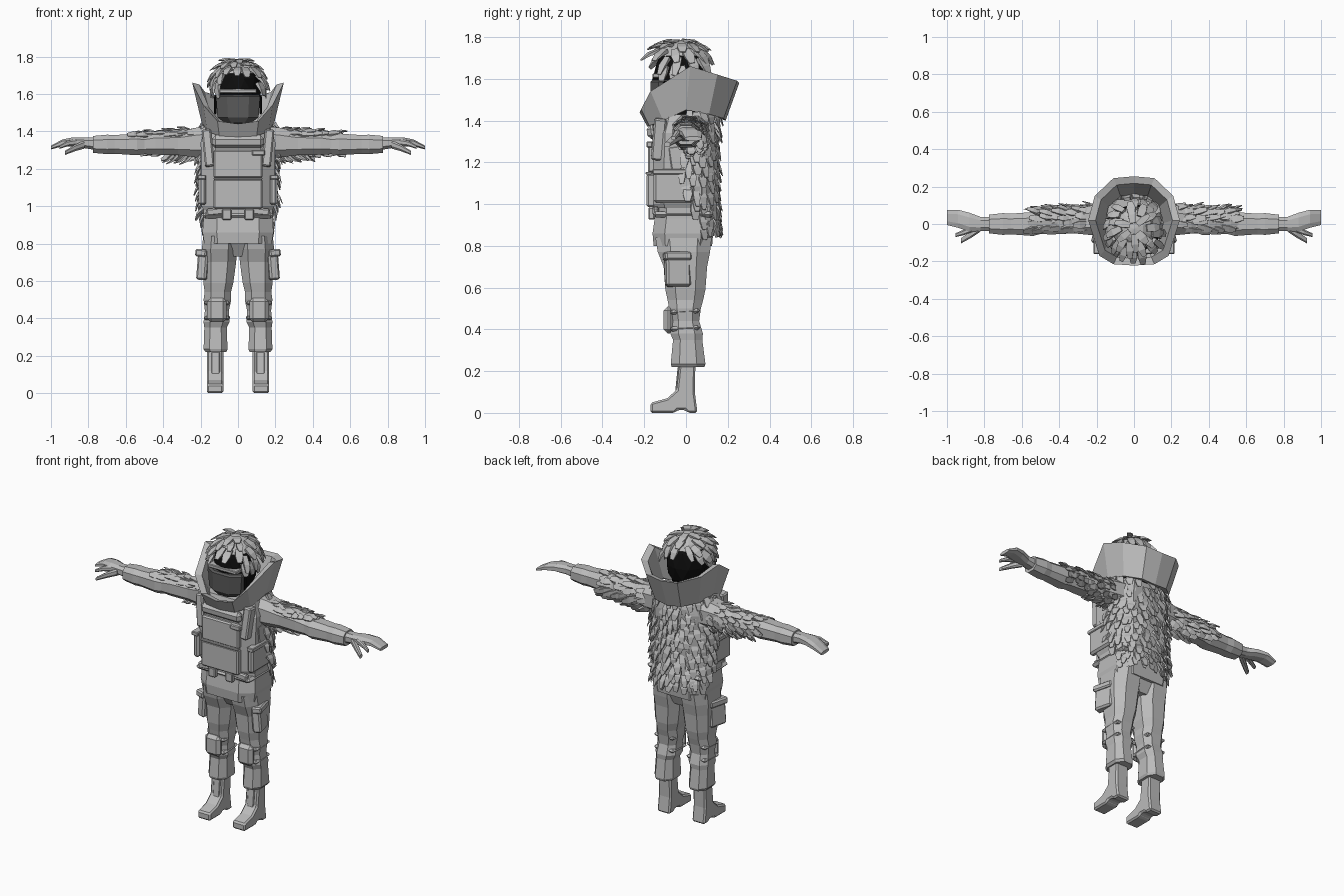
import bpy, bmesh, math, random
from mathutils import Vector, Matrix

random.seed(4)
if "Cube" in bpy.data.objects:
    bpy.data.objects.remove(bpy.data.objects["Cube"])


def material(name, v):
    m = bpy.data.materials.new(name)
    m.use_nodes = True
    m.diffuse_color = (v, v, v, 1)
    m.node_tree.nodes["Principled BSDF"].inputs["Base Color"].default_value = (v, v, v, 1)
    return m


GREY = material("cloth grey", 0.5)
DARK = material("mask dark grey", 0.1)
BLACK = material("head black", 0.004)


def finish(name, bm, mat=GREY, bevel=0):
    bmesh.ops.recalc_face_normals(bm, faces=bm.faces)
    me = bpy.data.meshes.new(name)
    bm.to_mesh(me)
    bm.free()
    me.materials.append(mat)
    ob = bpy.data.objects.new(name, me)
    bpy.context.collection.objects.link(ob)
    if bevel:
        mod = ob.modifiers.new("bevel", "BEVEL")
        mod.width, mod.segments = bevel, 1
    return ob


def bridge(bm, rings, closed=False):
    pairs = list(zip(rings, rings[1:] + rings[:1])) if closed else list(zip(rings, rings[1:]))
    for a, b in pairs:
        for i in range(len(a)):
            j = (i + 1) % len(a)
            bm.faces.new((a[i], a[j], b[j], b[i]))
    if not closed:
        bm.faces.new(rings[0])
        bm.faces.new(rings[-1])


def loft(name, sections, axis="z", mat=GREY, cut=0.5):
    """Sections are (x, y, z, half size, half size) with chamfered corners."""
    shape = [(1, -cut), (1, cut), (cut, 1), (-cut, 1), (-1, cut), (-1, -cut), (-cut, -1), (cut, -1)]
    bm = bmesh.new()
    rings = []
    for x, y, z, a, b in sections:
        off = [(u * a, v * b, 0) if axis == "z" else (0, u * a, v * b) for u, v in shape]
        rings.append([bm.verts.new(Vector((x, y, z)) + Vector(o)) for o in off])
    bridge(bm, rings)
    return finish(name, bm, mat)


def box(name, loc, size, rot=(0, 0, 0), bevel=0.008, mat=GREY):
    bm = bmesh.new()
    bmesh.ops.create_cube(bm, size=1)
    bmesh.ops.scale(bm, vec=size, verts=bm.verts)
    ob = finish(name, bm, mat, bevel)
    ob.location, ob.rotation_euler = loc, rot
    return ob


def tuft(bm, p, d, n, length, width, thick=0.014):
    """One flat lock of fur or hair, starting at p and pointing along d."""
    d = d.normalized()
    side = d.cross(n).normalized()
    up = side.cross(d)
    rings = []
    for t, k, lift in ((0, 0.75, 0), (0.55, 1, 0.08), (1, 0.55, 0)):
        c = p + d * length * t + up * length * lift
        rings.append([bm.verts.new(c + side * u * width * k / 2 + up * v * thick * (1.2 - t) / 2)
                      for u, v in ((-1, -1), (1, -1), (1, 1), (-1, 1))])
    bridge(bm, rings)


# Torso: jacket skirt and vest
loft("jacket_skirt", [(0, -.015, .80, .18, .14), (0, -.015, .86, .19, .145), (0, -.01, .93, .185, .14),
                      (0, -.01, 1.0, .185, .14)], cut=.6)
loft("trouser_seat", [(0, 0, .73, .05, .08), (0, -.01, .83, .18, .13)])
loft("vest", [(0, -.015, .98, .185, .145), (0, -.015, 1.0, .195, .15), (0, -.015, 1.2, .195, .15),
              (0, -.01, 1.34, .2, .15), (0, 0, 1.43, .17, .13)], cut=.6)
box("belt", (0, -.015, .95), (.38, .29, .03), bevel=.05)
box("front_panel", (0, -.168, 1.065), (.26, .04, .16))
box("chest_panel", (0, -.162, 1.225), (.26, .04, .15))
box("collar_panel", (0, -.162, 1.345), (.28, .05, .07), (.12, 0, 0), .02)
box("panel_flap", (0, -.178, 1.148), (.26, .03, .012), bevel=.003)
box("chest_clip", (.11, -.175, 1.285), (.07, .03, .03), bevel=.005)

for s, side in ((1, "left"), (-1, "right")):
    # Vest details
    box(side + "_vest_strap", (s * .16, -.13, 1.31), (.05, .06, .2), (-.08, s * .1, 0))
    box(side + "_side_pouch", (s * .19, -.06, 1.085), (.04, .19, .16), (0, 0, 0), .012)
    box(side + "_pouch_flap", (s * .194, -.06, 1.155), (.044, .2, .025), bevel=.004)
    box(side + "_side_strap", (s * .185, -.04, 1.22), (.03, .08, .12), (.15, 0, 0))
    box(side + "_belt_buckle", (s * .06, -.165, .955), (.05, .03, .06), bevel=.006)
    box(side + "_skirt_fold", (s * .12, -.145, .97), (.1, .03, .04), (0, s * .1, 0))

    # Trouser leg with creases
    loft(side + "_leg", [(s * x, y, z, a, b) for x, y, z, a, b in (
        (.118, .01, .22, .055, .078), (.12, .01, .235, .064, .083), (.12, .008, .35, .06, .07),
        (.115, .003, .38, .069, .078), (.113, -.003, .44, .064, .066), (.11, -.005, .5, .074, .076),
        (.108, -.003, .54, .07, .085), (.105, -.003, .59, .08, .096), (.1, -.003, .7, .09, .104),
        (.099, -.01, .77, .094, .125), (.096, -.012, .84, .09, .135))])
    box(side + "_knee_pad", (s * .113, -.082, .445), (.105, .05, .13), (0, 0, 0), .02)
    for z in (.405, .485):
        box(side + "_knee_strap", (s * .113, -.005, z), (.14, .145, .022), (.06, 0, 0), .03)
    box(side + "_thigh_pocket", (s * .18, -.04, .675), (.055, .12, .14), (0, s * -.08, s * .25), .01)
    box(side + "_pocket_flap", (s * .184, -.042, .75), (.062, .13, .04), (0, s * -.08, s * .25), .008)

    # Boot from a side profile
    bm = bmesh.new()
    outline = [(-.17, 0), (-.17, .048), (-.09, .07), (-.045, .11), (-.032, .23), (.045, .23), (.042, .1),
               (.055, 0), (.01, 0), (-.005, .014), (-.04, .014), (-.055, 0)]
    f = bm.faces.new([bm.verts.new((s * .078, y, z)) for y, z in outline])
    ext = bmesh.ops.extrude_face_region(bm, geom=[f])["geom"]
    bmesh.ops.translate(bm, vec=(s * .088, 0, 0), verts=[g for g in ext if isinstance(g, bmesh.types.BMVert)])
    finish(side + "_boot", bm, bevel=.009)
    box(side + "_boot_tongue", (s * .12, -.037, .15), (.045, .02, .14), (-.1, 0, 0), .004)

    # Sleeve, cuff and glove
    loft(side + "_arm", [(s * x, y, z, a, b) for x, y, z, a, b in (
        (.13, .02, 1.345, .09, .085), (.22, .02, 1.34, .08, .08), (.32, .015, 1.335, .065, .062),
        (.44, .01, 1.335, .066, .06), (.5, .005, 1.33, .058, .052), (.54, 0, 1.33, .064, .058),
        (.66, 0, 1.33, .055, .05), (.7, 0, 1.33, .058, .052), (.775, 0, 1.33, .05, .045))], "x")
    loft(side + "_palm", [(s * x, y, z, a, b) for x, y, z, a, b in (
        (.76, 0, 1.333, .037, .033), (.82, 0, 1.338, .038, .028), (.88, .01, 1.344, .05, .024),
        (.94, .028, 1.338, .048, .018), (1.0, .035, 1.313, .04, .01))], "x")
    loft(side + "_thumb", [(s * x, y, z, a, b) for x, y, z, a, b in (
        (.82, -.02, 1.33, .02, .022), (.87, -.055, 1.312, .019, .018), (.925, -.09, 1.285, .014, .011))], "x")
    loft(side + "_index_finger", [(s * x, y, z, a, b) for x, y, z, a, b in (
        (.86, -.025, 1.342, .016, .018), (.91, -.045, 1.335, .015, .015), (.955, -.06, 1.315, .01, .009))], "x")

    # Fur around the upper arm
    bm = bmesh.new()
    for i in range(9):
        x = .2 + .038 * i
        r = .075 - .002 * i
        for k in range(9):
            ang = math.radians(-35 + 26 * k + random.uniform(-9, 9))
            if i > 4 and k > 6:
                continue
            n = Vector((0, math.sin(ang), math.cos(ang)))
            p = Vector((s * (x + random.uniform(-.015, .015)), .015, 1.335)) + n * r * .9
            d = Vector((s, 0, -.25)) + n * random.uniform(.15, .6)
            tuft(bm, p, d, n, random.uniform(.06, .085), random.uniform(.03, .042))
    finish(side + "_arm_fur", bm)

# Fur cape down the back
bm = bmesh.new()
for row in range(14):
    z = 1.44 - row * .04
    spread = 100 if row < 9 else 100 - (row - 8) * 8
    for k in range(12):
        ang = math.radians((-1 + 2 * (k + .5 * (row % 2)) / 11.5) * spread + random.uniform(-4, 4))
        n = Vector((math.sin(ang), math.cos(ang), 0))
        p = Vector((n.x * .195, n.y * .125 + .01, z + random.uniform(-.012, .012)))
        d = Vector((random.uniform(-.25, .25), 0, -1)) + n * random.uniform(.25, .6)
        tuft(bm, p, d, n, random.uniform(.07, .09), random.uniform(.032, .046))
finish("back_fur", bm)

# Tall open collar, lower at the front
top = [(0, -.222, 1.44), (.11, -.215, 1.455), (.185, -.17, 1.54), (.245, .02, 1.66),
       (.21, .15, 1.62), (.11, .245, 1.59), (0, .255, 1.58)]
bottom = [(0, -.185, 1.37), (.1, -.175, 1.375), (.165, -.11, 1.40), (.195, .0, 1.45),
          (.17, .11, 1.43), (.09, .18, 1.41), (0, .19, 1.40)]


def full(half, k=1, dz=0):
    pts = half + [(-x, y, z) for x, y, z in half[-2:0:-1]]
    return [(x * k, (y - .02) * k + .02, z + dz) for x, y, z in pts]


bm = bmesh.new()
bridge(bm, [[bm.verts.new(p) for p in loop] for loop in
            (full(bottom), full(top), full(top, .84, -.01), full(bottom, .8, .01))], closed=True)
finish("tall_collar", bm)

# Head, mask and brow band
loft("neck", [(0, 0, 1.38, .08, .08), (0, -.01, 1.52, .075, .075)], mat=BLACK)
bm = bmesh.new()
bmesh.ops.create_icosphere(bm, subdivisions=2, radius=1)
bmesh.ops.scale(bm, vec=(.128, .135, .17), verts=bm.verts)
bmesh.ops.translate(bm, vec=(0, -.025, 1.6), verts=bm.verts)
finish("head", bm, BLACK)
loft("face_mask", [(0, -.09, 1.445, .07, .06), (0, -.095, 1.475, .11, .075), (0, -.095, 1.585, .118, .075),
                   (0, -.09, 1.595, .11, .07)], mat=DARK)
box("brow_band", (0, -.13, 1.615), (.2, .06, .022), bevel=.004)
for s, side in ((1, "left"), (-1, "right")):
    box(side + "_mask_strap", (s * .122, -.06, 1.54), (.012, .1, .1), mat=BLACK)

# Hair swept out from the crown
bm = bmesh.new()
bmesh.ops.create_uvsphere(bm, u_segments=10, v_segments=8, radius=1)
bmesh.ops.scale(bm, vec=(.132, .14, .135), verts=bm.verts)
bmesh.ops.translate(bm, vec=(0, -.025, 1.65), verts=bm.verts)
bmesh.ops.bisect_plane(bm, geom=bm.verts[:] + bm.edges[:] + bm.faces[:], plane_co=(0, 0, 1.71),
                       plane_no=(0, 0, 1), clear_inner=True)
finish("hair_cap", bm)
bm = bmesh.new()
for row, count in enumerate((6, 10, 14, 17, 17)):
    for k in range(count):
        phi = 2 * math.pi * (k + random.uniform(-.3, .3) + .5 * (row % 2)) / count
        front, back = -math.cos(phi), math.cos(phi)
        if row == 4 and (abs(math.sin(phi)) < .6 or back > .3):
            continue
        if row == 3 and (front > .75 or back > .7):
            continue
        th = math.radians(12 + 19 * row)
        n = Vector((math.sin(th) * math.sin(phi), math.sin(th) * math.cos(phi), math.cos(th)))
        p = Vector((n.x * .128, n.y * .14 - .025, n.z * .125 + 1.655))
        down = Vector((math.cos(th) * math.sin(phi), math.cos(th) * math.cos(phi), -math.sin(th)))
        swirl = n.cross(down) * random.uniform(-.1, .5)
        d = down + swirl + n * random.uniform(.0, .3) + Vector((0, -.15, 0))
        if front > .5 and row > 0:
            d += Vector((0, -.3, .1))
        tuft(bm, p, d, n, random.uniform(.075, .105), random.uniform(.035, .05), .018)
finish("hair_locks", bm)
